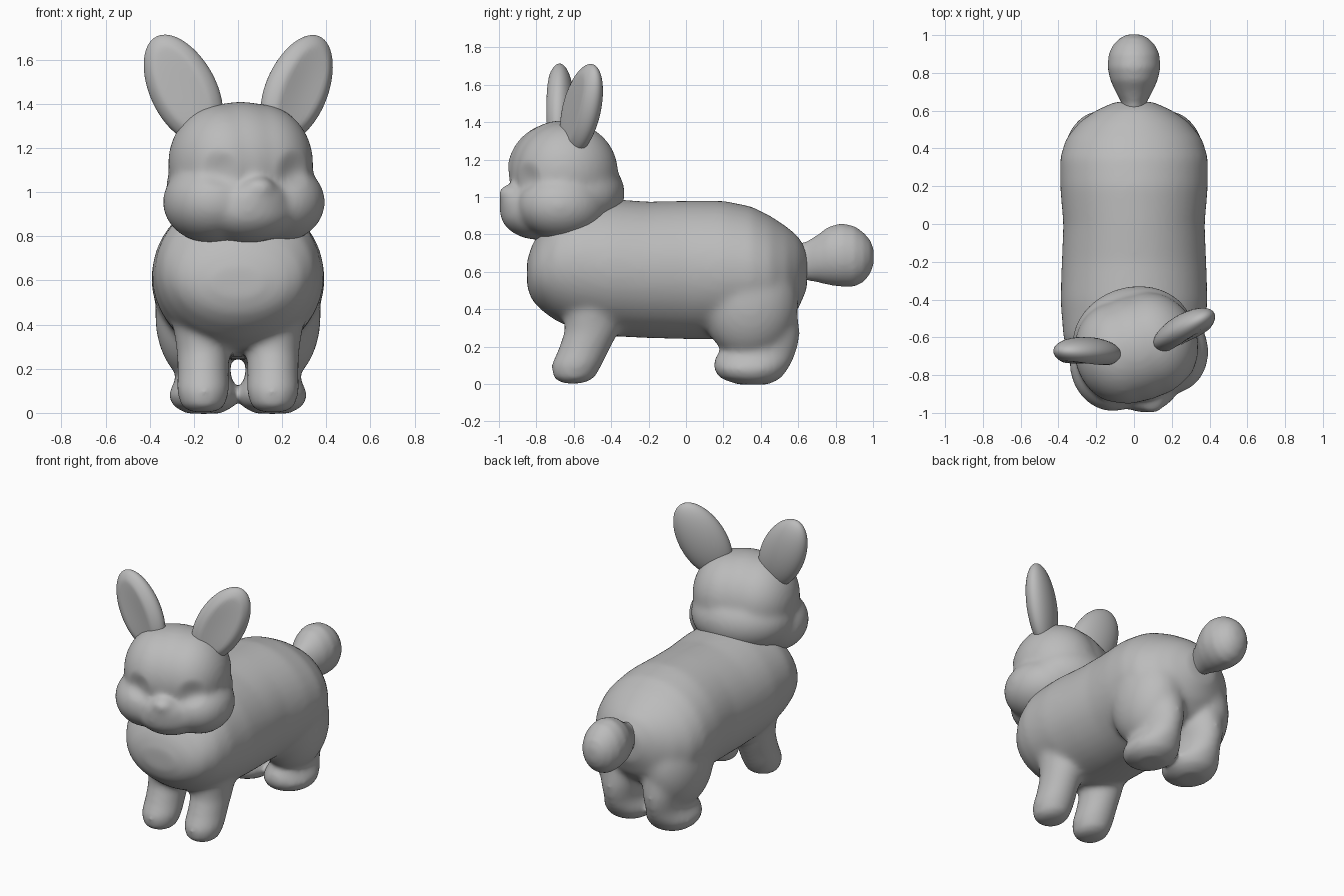
import bpy, bmesh, math
from mathutils import Vector, Matrix

cube = bpy.data.objects.get("Cube")
if cube:
    bpy.data.objects.remove(cube)

grey = bpy.data.materials.new("plain grey")
grey.use_nodes = True
GREY = (0.5, 0.5, 0.5, 1)
grey.diffuse_color = GREY
grey.node_tree.nodes["Principled BSDF"].inputs["Base Color"].default_value = GREY
SEGS = 40


def loft(bm, stations, axis, x=0):
    """Skin oval rings: (position on axis, low, high, half width in x)."""
    rings = []
    for pos, lo, hi, w in stations:
        mid, h, ring = (lo + hi) / 2, (hi - lo) / 2, []
        for i in range(SEGS):
            a = math.tau * i / SEGS
            u, v = x + w * math.cos(a), mid + h * math.sin(a)
            ring.append(bm.verts.new((u, pos, v) if axis == "y" else (u, v, pos)))
        rings.append(ring)
    for a, b in zip(rings, rings[1:]):
        for i in range(SEGS):
            j = (i + 1) % SEGS
            bm.faces.new((a[i], a[j], b[j], b[i]))
    bm.faces.new(rings[0])
    bm.faces.new(rings[-1])


def ball(bm, centre, radii):
    m = Matrix.Translation(centre) @ Matrix.Diagonal((*radii, 1))
    bmesh.ops.create_uvsphere(bm, u_segments=48, v_segments=32, radius=1, matrix=m)


def finish(name, bm, voxel=0, smooth=0):
    """Make an object, optionally fusing its pieces into one soft skin."""
    bmesh.ops.recalc_face_normals(bm, faces=bm.faces)
    mesh = bpy.data.meshes.new(name)
    bm.to_mesh(mesh)
    bm.free()
    mesh.materials.append(grey)
    ob = bpy.data.objects.new(name, mesh)
    bpy.context.collection.objects.link(ob)
    bpy.ops.object.select_all(action="DESELECT")
    ob.select_set(True)
    bpy.context.view_layer.objects.active = ob
    if voxel:
        fuse = ob.modifiers.new("fuse", "REMESH")
        fuse.mode, fuse.voxel_size = "VOXEL", voxel
        soft = ob.modifiers.new("soften", "SMOOTH")
        soft.factor, soft.iterations = 0.5, smooth
        bpy.ops.object.modifier_apply(modifier=fuse.name)
        bpy.ops.object.modifier_apply(modifier=soft.name)
    bpy.ops.object.shade_smooth()
    return ob


# Body with its four legs
bm = bmesh.new()
loft(bm, [(-.85, .52, .66, .12), (-.825, .45, .74, .22), (-.78, .4, .82, .29),
          (-.7, .34, .93, .345), (-.6, .295, .985, .375), (-.4, .255, .99, .39),
          (-.2, .245, .975, .383), (0, .24, .98, .375), (.2, .24, .98, .392),
          (.35, .255, .95, .392), (.45, .275, .9, .362), (.54, .33, .84, .29),
          (.6, .4, .79, .205), (.648, .51, .71, .1)], "y")
for side in (-1, 1):
    loft(bm, [(.002, -.66, -.55, .06), (.03, -.71, -.49, .1), (.1, -.722, -.45, .12),
              (.18, -.685, -.41, .116), (.28, -.65, -.36, .12),
              (.42, -.65, -.33, .14)], "z", side * .158)
    loft(bm, [(-.004, .28, .44, .08), (.03, .18, .51, .14), (.08, .145, .545, .164),
              (.12, .145, .57, .145), (.16, .165, .585, .125), (.2, .21, .6, .12),
              (.27, .22, .61, .13), (.36, .23, .6, .14), (.5, .25, .57, .13)],
         "z", side * .155)
    ball(bm, (side * .175, .34, .44), (.2, .26, .31))
finish("body_and_legs", bm, .016, 22)

# Tail
bm = bmesh.new()
loft(bm, [(.56, .57, .74, .06), (.64, .555, .76, .065), (.7, .545, .795, .098),
          (.76, .53, .84, .125), (.83, .52, .86, .141), (.9, .52, .845, .134),
          (.95, .545, .81, .11), (.985, .59, .77, .075), (1.004, .64, .72, .035)], "y")
finish("tail", bm, .012, 12)

# Head, turned towards its left
TURN = math.radians(17)
pose = Matrix.Translation((.012, -.66, 0)) @ Matrix.Rotation(TURN, 4, "Z")
bm = bmesh.new()
ball(bm, (0, 0, 1.13), (.3, .28, .28))
ball(bm, (0, .06, 1.02), (.325, .27, .22))
ball(bm, (0, -.13, .92), (.22, .21, .15))
ball(bm, (0, -.25, .96), (.14, .095, .1))
ball(bm, (0, -.23, .885), (.15, .09, .075))
ball(bm, (0, -.285, 1.015), (.075, .07, .055))
for side in (-1, 1):
    ball(bm, (side * .085, 0, 1.13), (.245, .275, .27))
    ball(bm, (side * .16, -.05, .955), (.212, .24, .185))
bmesh.ops.transform(bm, matrix=pose, verts=bm.verts)
head = finish("head", bm, .014, 24)

# Eye sockets pressed into the face
for side in (-1, 1):
    eye = pose @ Vector((side * .17, -.24, 1.1))
    push = pose.to_3x3() @ Vector((-side * .3, 1, 0))
    for v in head.data.vertices:
        d = (v.co - eye).length / .1
        if d < 1:
            v.co += push * .02 * (1 - d * d) ** 2


# Ears: egg-shaped leaves with a shallow hollow front
def ear(name, centre, yaw, lean, back):
    bm = bmesh.new()
    ball(bm, (0, 0, 0), (1, 1, 1))
    for v in bm.verts:
        x, y, z = v.co
        hollow = .025 * max(0, 1 - (x / .65) ** 2 - (z / .8) ** 2) if y < 0 else 0
        v.co = (.15 * x * (1 - .04 * z), .082 * y + hollow, .265 * z)
    turn = (Matrix.Rotation(yaw, 4, "Z") @ Matrix.Rotation(lean, 4, "Y")
            @ Matrix.Rotation(back, 4, "X"))
    bmesh.ops.transform(bm, matrix=Matrix.Translation(centre) @ turn, verts=bm.verts)
    finish(name, bm)


ear("right_ear", (-.25, -.68, 1.468), math.radians(-3), math.radians(-27), 0)
ear("left_ear", (.268, -.558, 1.468), math.radians(26), math.radians(28), math.radians(-3))
